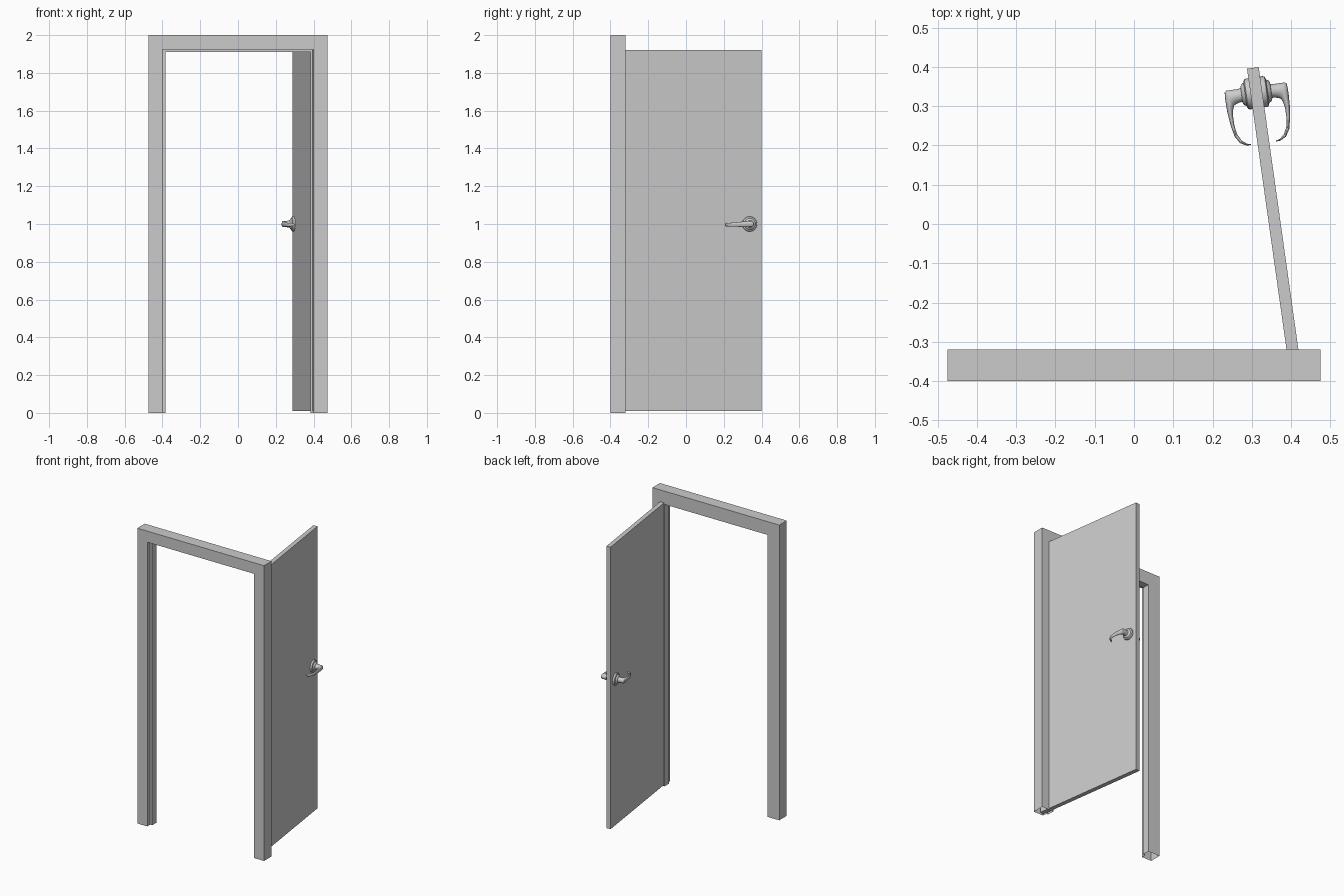
import bpy, bmesh, math

if "Cube" in bpy.data.objects:
    bpy.data.objects.remove(bpy.data.objects["Cube"])

ANGLE = math.radians(8)
S, C = math.sin(ANGLE), math.cos(ANGLE)
HINGE = (0.399, -0.397)
THICK = 0.03


def door_space(u, v, z):
    # u runs along the open door from the hinge, v across its thickness
    return (HINGE[0] - u * S + v * C, HINGE[1] + u * C + v * S, z)


def loft(name, rings, caps=True, smooth=False):
    bm = bmesh.new()
    rows = [[bm.verts.new(p) for p in ring] for ring in rings]
    n = len(rows[0])
    for a, b in zip(rows, rows[1:]):
        for i in range(n):
            j = (i + 1) % n
            bm.faces.new((a[i], a[j], b[j], b[i]))
    if caps:
        bm.faces.new(rows[0])
        bm.faces.new(rows[-1])
    bmesh.ops.recalc_face_normals(bm, faces=bm.faces)
    mesh = bpy.data.meshes.new(name)
    bm.to_mesh(mesh)
    bm.free()
    obj = bpy.data.objects.new(name, mesh)
    bpy.context.collection.objects.link(obj)
    if smooth:
        bpy.ops.object.select_all(action='DESELECT')
        obj.select_set(True)
        bpy.context.view_layer.objects.active = obj
        bpy.ops.object.shade_smooth_by_angle(angle=math.radians(40))
    return obj


# Door frame: rebated profile (inset, y) swept up, across and down; open at the floor
profile = [(0, -0.4), (0.075, -0.4), (0.075, -0.37),
           (0.09, -0.37), (0.09, -0.32), (0, -0.32)]
loft("door_frame", [
    [(side * (0.475 - i), y, 2 - i if top else 0) for i, y in profile]
    for side, top in ((-1, 0), (-1, 1), (1, 1), (1, 0))], caps=False)

# Door panel, swung open
loft("door_panel", [
    [door_space(u, v, z) for u, v in ((0, 0), (0.8, 0), (0.8, THICK), (0, THICK))]
    for z in (0.01, 1.92)])

# Rosette profile: distance from door face, radius
ROSETTE = [(-0.002, 0.039), (0.006, 0.040), (0.011, 0.038), (0.013, 0.034),
           (0.014, 0.030), (0.020, 0.027), (0.023, 0.021)]
# Lever sections: outer point (u, d), inner point (u, d), half height
LEVER = [
    (0.755, 0.018, 0.715, 0.018, 0.020),
    (0.752, 0.030, 0.718, 0.026, 0.018),
    (0.752, 0.046, 0.717, 0.032, 0.017),
    (0.752, 0.060, 0.715, 0.039, 0.017),
    (0.748, 0.065, 0.712, 0.045, 0.017),
    (0.725, 0.066, 0.703, 0.049, 0.016),
    (0.695, 0.065, 0.688, 0.052, 0.014),
    (0.660, 0.061, 0.661, 0.052, 0.012),
    (0.633, 0.055, 0.638, 0.048, 0.010),
    (0.615, 0.044, 0.621, 0.039, 0.009),
    (0.607, 0.029, 0.611, 0.027, 0.008),
    (0.606, 0.017, 0.609, 0.017, 0.007),
]
N = 24
CIRCLE = [(math.cos(2 * math.pi * k / N), math.sin(2 * math.pi * k / N)) for k in range(N)]

# Handles on both faces of the door
for label, face, sign in (("outer", THICK, 1), ("inner", 0, -1)):
    loft(label + "_rosette", [
        [door_space(0.736 + r * c, face + sign * d, 1 + r * s) for c, s in CIRCLE]
        for d, r in ROSETTE], smooth=True)
    rings = []
    for au, ad, bu, bd, h in LEVER:
        drop = 0.03 * (0.736 - min(0.736, (au + bu) / 2))
        rings.append([door_space((au + bu) / 2 + (au - bu) / 2 * c,
                                 face + sign * ((ad + bd) / 2 + (ad - bd) / 2 * c),
                                 1 - drop + h * s) for c, s in CIRCLE])
    loft(label + "_lever", rings, smooth=True)
